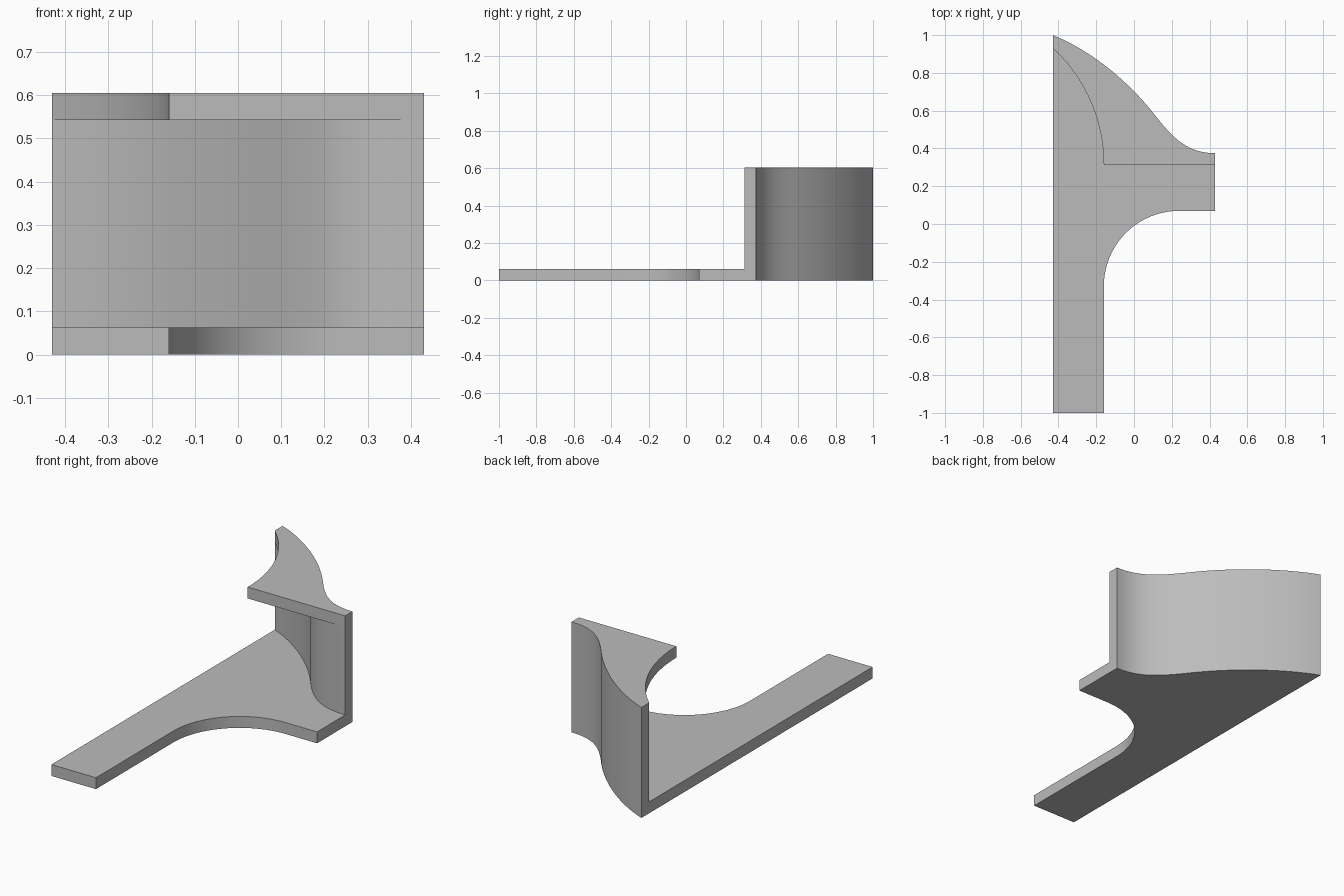
import bpy, bmesh, math
from mathutils import Vector
from mathutils.geometry import interpolate_bezier

if "Cube" in bpy.data.objects:
    bpy.data.objects.remove(bpy.data.objects["Cube"])

LEFT, RIGHT = -0.43, 0.43
HEIGHT, THICK = 0.605, 0.0625
SEGS = 20


def arc(cx, cy, r, a0, a1):
    """Points along a circular arc, angles in degrees."""
    steps = [math.radians(a0 + (a1 - a0) * i / SEGS) for i in range(SEGS + 1)]
    return [Vector((cx + r * math.cos(a), cy + r * math.sin(a))) for a in steps]


def bezier(*pts):
    return [v.to_2d() for v in interpolate_bezier(*[Vector((x, y, 0)) for x, y in pts], SEGS + 1)]


# S-shaped back of the wall, left to right
outer = bezier((LEFT, 1), (-0.23, 0.92), (-0.035, 0.76), (0.1, 0.59))
outer += bezier((0.1, 0.59), (0.205, 0.455), (0.28, 0.375), (RIGHT, 0.375))[1:]

# Front of the wall: the back curve offset by the wall thickness
inner = []
for i, p in enumerate(outer):
    t = (outer[min(i + 1, len(outer) - 1)] - outer[max(i - 1, 0)]).normalized()
    q = p + Vector((t.y, -t.x)) * THICK
    if q.x > LEFT + 0.01:
        inner.append(q)
inner[-1] = Vector((RIGHT, 0.375 - THICK))
inner.insert(0, Vector((LEFT, 0.932)))
edge_y = inner[-1].y

# Front outline of the base plate, right to left, with its concave fillet
plate_front = [Vector((RIGHT, 0.07))] + arc(0.24, -0.33, 0.4, 90, 180)
plate_front += [Vector((-0.16, -1)), Vector((LEFT, -1))]

# Front outline of the top flange, right to left, with its curved side
rise, run = inner[0].y - edge_y, -0.16 - LEFT
radius = (rise ** 2 + run ** 2) / (2 * run)
sweep = math.degrees(math.asin(rise / radius))
flange_front = [inner[-1]] + arc(-0.16 - radius, edge_y, radius, 0, sweep)[:-1] + [inner[0]]

bm = bmesh.new()


def face(points):
    bm.faces.new([bm.verts.new(p) for p in points])


def level(path, z):
    return [Vector((p.x, p.y, z)) for p in path]


def band(path, z0, z1):
    """Upright strip of quads along a path."""
    low, high = level(path, z0), level(path, z1)
    for i in range(len(path) - 1):
        face([low[i], low[i + 1], high[i + 1], high[i]])


def end_cap(back, front, tip):
    """C-shaped end of the plate, wall and flange."""
    face(level([back], 0) + level([back], HEIGHT) + level([front], HEIGHT)
         + level([front], HEIGHT - THICK) + level([front], THICK)
         + level([tip], THICK) + level([tip], 0))


# Base plate
face(level(outer + plate_front, 0))
face(level(inner + plate_front, THICK))
band(plate_front, 0, THICK)

# Curved wall
band(outer, 0, HEIGHT)
band(inner, THICK, HEIGHT - THICK)

# Top flange
face(level(outer + flange_front, HEIGHT))
face(level(inner + flange_front[1:-1], HEIGHT - THICK))
band(flange_front, HEIGHT - THICK, HEIGHT)

# Flat ends
end_cap(outer[0], inner[0], plate_front[-1])
end_cap(outer[-1], inner[-1], plate_front[0])

bmesh.ops.remove_doubles(bm, verts=bm.verts, dist=0.0001)
bmesh.ops.recalc_face_normals(bm, faces=bm.faces)
mesh = bpy.data.meshes.new("curved_bracket")
bm.to_mesh(mesh)
bm.free()

# Grey material
grey = bpy.data.materials.new("plain grey")
grey.use_nodes = True
colour = (0.5, 0.5, 0.5, 1)
grey.diffuse_color = colour
for node in grey.node_tree.nodes:
    if node.type == "BSDF_PRINCIPLED":
        node.inputs["Base Color"].default_value = colour
mesh.materials.append(grey)

bracket = bpy.data.objects.new("curved_bracket", mesh)
bpy.context.collection.objects.link(bracket)
bpy.ops.object.select_all(action="DESELECT")
bracket.select_set(True)
bpy.context.view_layer.objects.active = bracket
bpy.ops.object.shade_smooth_by_angle(angle=math.radians(30))
